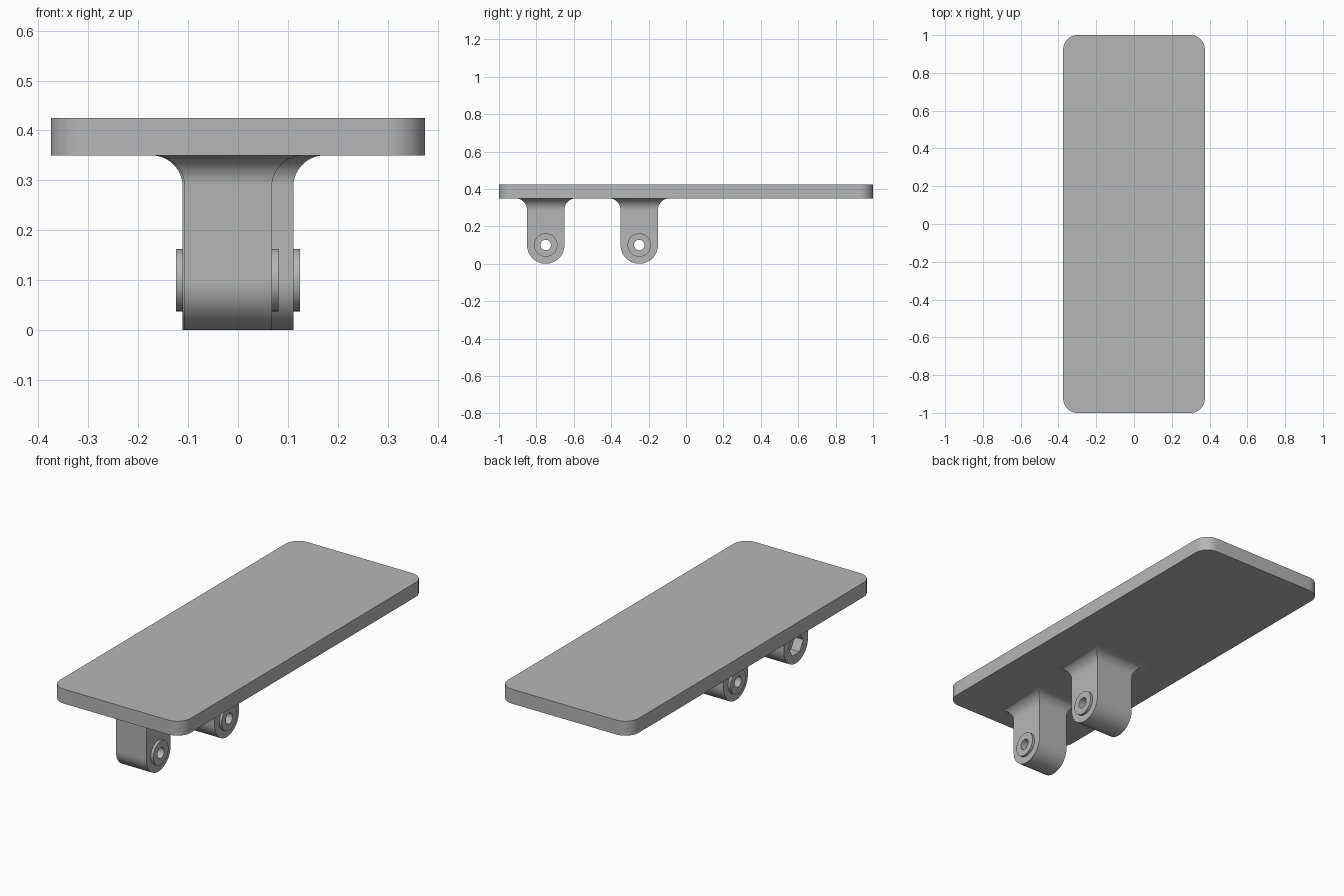
import bpy, bmesh, math
from mathutils import Matrix

if "Cube" in bpy.data.objects:
    bpy.data.objects.remove(bpy.data.objects["Cube"], do_unlink=True)

grey = bpy.data.materials.new("plain grey")
grey.use_nodes = True
grey.diffuse_color = (0.47, 0.47, 0.47, 1)
grey.node_tree.nodes["Principled BSDF"].inputs["Base Color"].default_value = grey.diffuse_color

PLATE_BOTTOM, PLATE_TOP = 0.35, 0.425
AXIS_Z, LUG_R = 0.1, 0.1
FILLET = 0.0625
HOLE_R, BOSS_R, BOSS_T = 0.028, 0.0625, 0.0135


def make_object(name, bm):
    bmesh.ops.recalc_face_normals(bm, faces=bm.faces)
    mesh = bpy.data.meshes.new(name)
    bm.to_mesh(mesh)
    bm.free()
    mesh.materials.append(grey)
    obj = bpy.data.objects.new(name, mesh)
    bpy.context.collection.objects.link(obj)
    return obj


def activate(obj):
    bpy.ops.object.select_all(action='DESELECT')
    obj.select_set(True)
    bpy.context.view_layer.objects.active = obj


def smooth(obj):
    activate(obj)
    bpy.ops.object.shade_smooth_by_angle(angle=math.radians(30))


def prism_x(bm, radius, x0, x1, y, sides):
    """Solid prism along x, centred on the bolt axis."""
    place = Matrix.Translation(((x0 + x1) / 2, y, AXIS_Z)) @ Matrix.Rotation(math.pi / 2, 4, 'Y')
    bmesh.ops.create_cone(bm, cap_ends=True, segments=sides, radius1=radius,
                          radius2=radius, depth=x1 - x0, matrix=place)


def cut(obj, radius, x0, x1, y, sides):
    bm = bmesh.new()
    prism_x(bm, radius, x0, x1, y, sides)
    cutter = make_object("cutter", bm)
    cutter.hide_render = True
    mod = obj.modifiers.new("cut", 'BOOLEAN')
    mod.operation, mod.solver, mod.object = 'DIFFERENCE', 'EXACT', cutter
    activate(obj)
    bpy.ops.object.modifier_apply(modifier=mod.name)
    bpy.data.objects.remove(cutter, do_unlink=True)


def lug(name, x0, x1, y):
    """Round-bottomed block whose four sides flare into the plate."""
    rows = []  # height, half depth, outward flare in x
    for i in range(17):
        a = math.pi / 2 * i / 16
        rows.append((AXIS_Z - LUG_R * math.cos(a), LUG_R * math.sin(a), 0))
    for i in range(13):
        a = math.pi / 2 * i / 12
        flare = FILLET * (1 - math.cos(a))
        rows.append((PLATE_BOTTOM - FILLET * (1 - math.sin(a)), LUG_R + flare, flare))
    bm = bmesh.new()
    rings = [[bm.verts.new(p) for p in ((x0 - f, y - w, z), (x1 + f, y - w, z),
                                        (x1 + f, y + w, z), (x0 - f, y + w, z))]
             for z, w, f in rows]
    for lower, upper in zip(rings, rings[1:]):
        for i in range(4):
            j = (i + 1) % 4
            bm.faces.new((lower[i], lower[j], upper[j], upper[i]))
    bm.faces.new(rings[-1])
    bmesh.ops.remove_doubles(bm, verts=bm.verts, dist=1e-5)
    bmesh.ops.dissolve_limit(bm, angle_limit=0.005, verts=bm.verts, edges=bm.edges)
    obj = make_object(name, bm)
    cut(obj, HOLE_R, x0 - 0.1, x1 + 0.1, y, 48)
    return obj


def boss(name, x0, x1, y):
    """Flat ring around the bolt hole."""
    bm = bmesh.new()
    prism_x(bm, BOSS_R, x0, x1, y, 64)
    obj = make_object(name, bm)
    cut(obj, HOLE_R, x0 - 0.1, x1 + 0.1, y, 48)
    smooth(obj)


# Plate with rounded corners
bm = bmesh.new()
bmesh.ops.create_cube(bm, size=1)
bmesh.ops.scale(bm, vec=(0.75, 2, PLATE_TOP - PLATE_BOTTOM), verts=bm.verts)
bmesh.ops.translate(bm, vec=(0, 0, (PLATE_TOP + PLATE_BOTTOM) / 2), verts=bm.verts)
corners = [e for e in bm.edges if abs(e.verts[0].co.z - e.verts[1].co.z) > 0.01]
bmesh.ops.bevel(bm, geom=corners, offset=0.075, segments=12, profile=0.5, affect='EDGES')
smooth(make_object("plate", bm))

# Front lug: boss on one side, hexagonal nut pocket on the other
FRONT_Y, FRONT_X0, FRONT_X1 = -0.75, -0.107, 0.068
front = lug("front_lug", FRONT_X0, FRONT_X1, FRONT_Y)
cut(front, 0.06, FRONT_X0 - 0.05, FRONT_X0 + 0.05, FRONT_Y, 6)
smooth(front)
boss("front_lug_boss", FRONT_X1, FRONT_X1 + BOSS_T, FRONT_Y)

# Rear lug: boss on both sides
REAR_Y, REAR_X = -0.25, 0.111
smooth(lug("rear_lug", -REAR_X, REAR_X, REAR_Y))
boss("rear_lug_boss_left", REAR_X, REAR_X + BOSS_T, REAR_Y)
boss("rear_lug_boss_right", -REAR_X - BOSS_T, -REAR_X, REAR_Y)
